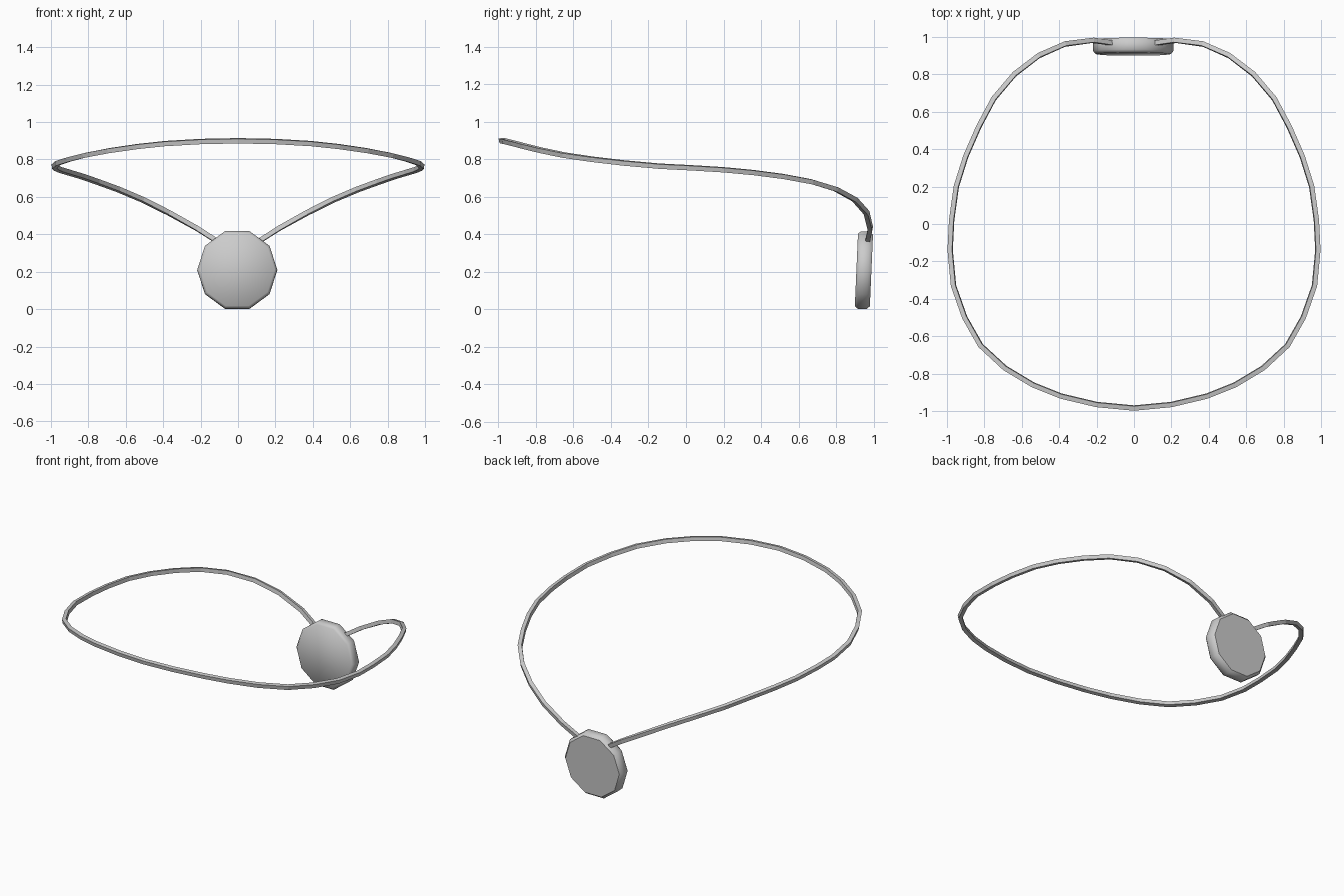
import bpy, bmesh, math

if "Cube" in bpy.data.objects:
    bpy.data.objects.remove(bpy.data.objects["Cube"])

# Cord: right half of the centre line, mirrored to the left, with a square section
half = [(0.11, 0.967, 0.362), (0.22, 0.982, 0.432), (0.37, 0.962, 0.515), (0.51, 0.90, 0.585),
        (0.64, 0.80, 0.640), (0.75, 0.67, 0.680), (0.83, 0.52, 0.708), (0.90, 0.36, 0.729),
        (0.95, 0.20, 0.744), (0.975, 0.02, 0.755), (0.983, -0.14, 0.763), (0.965, -0.33, 0.780),
        (0.905, -0.50, 0.800), (0.82, -0.65, 0.822), (0.69, -0.77, 0.847), (0.54, -0.86, 0.869),
        (0.39, -0.92, 0.885), (0.20, -0.965, 0.896), (0, -0.984, 0.900)]
path = half + [(-x, y, z) for x, y, z in reversed(half[:-1])]
curve = bpy.data.curves.new("cord", 'CURVE')
curve.dimensions = '3D'
curve.twist_mode = 'Z_UP'
curve.bevel_depth = 0.0175
curve.bevel_resolution = 0
curve.use_fill_caps = True
spline = curve.splines.new('POLY')
spline.points.add(len(path) - 1)
for p, co in zip(spline.points, path):
    p.co = (*co, 1)
    p.tilt = math.radians(35)
spline.use_smooth = False
cord = bpy.data.objects.new("cord", curve)
bpy.context.collection.objects.link(cord)
bpy.context.view_layer.objects.active = cord
cord.select_set(True)
bpy.ops.object.convert(target='MESH')

# Pendant: ten-sided disc, softly rounded front rim and crisp back face
SIDES = 10
bm = bmesh.new()
rings = []
for r, y in [(0.200, -0.038), (0.214, -0.022), (0.214, 0.024), (0.198, 0.042)]:
    rings.append([bm.verts.new((r * math.cos(2 * math.pi * i / SIDES), y,
                                1.015 * r * math.sin(2 * math.pi * i / SIDES))) for i in range(SIDES)])
for a, b in zip(rings, rings[1:]):
    for i in range(SIDES):
        j = (i + 1) % SIDES
        bm.faces.new((a[i], a[j], b[j], b[i]))
bm.faces.new(rings[0])
back = bm.faces.new(rings[-1])
bmesh.ops.recalc_face_normals(bm, faces=bm.faces)
for f in bm.faces:
    f.smooth = True
for e in back.edges:
    e.smooth = False
mesh = bpy.data.meshes.new("pendant")
bm.to_mesh(mesh)
bm.free()
pendant = bpy.data.objects.new("pendant", mesh)
bpy.context.collection.objects.link(pendant)
pendant.location = (-0.004, 0.946, 0.209)
pendant.rotation_euler = (math.radians(-2.5), 0, 0)
